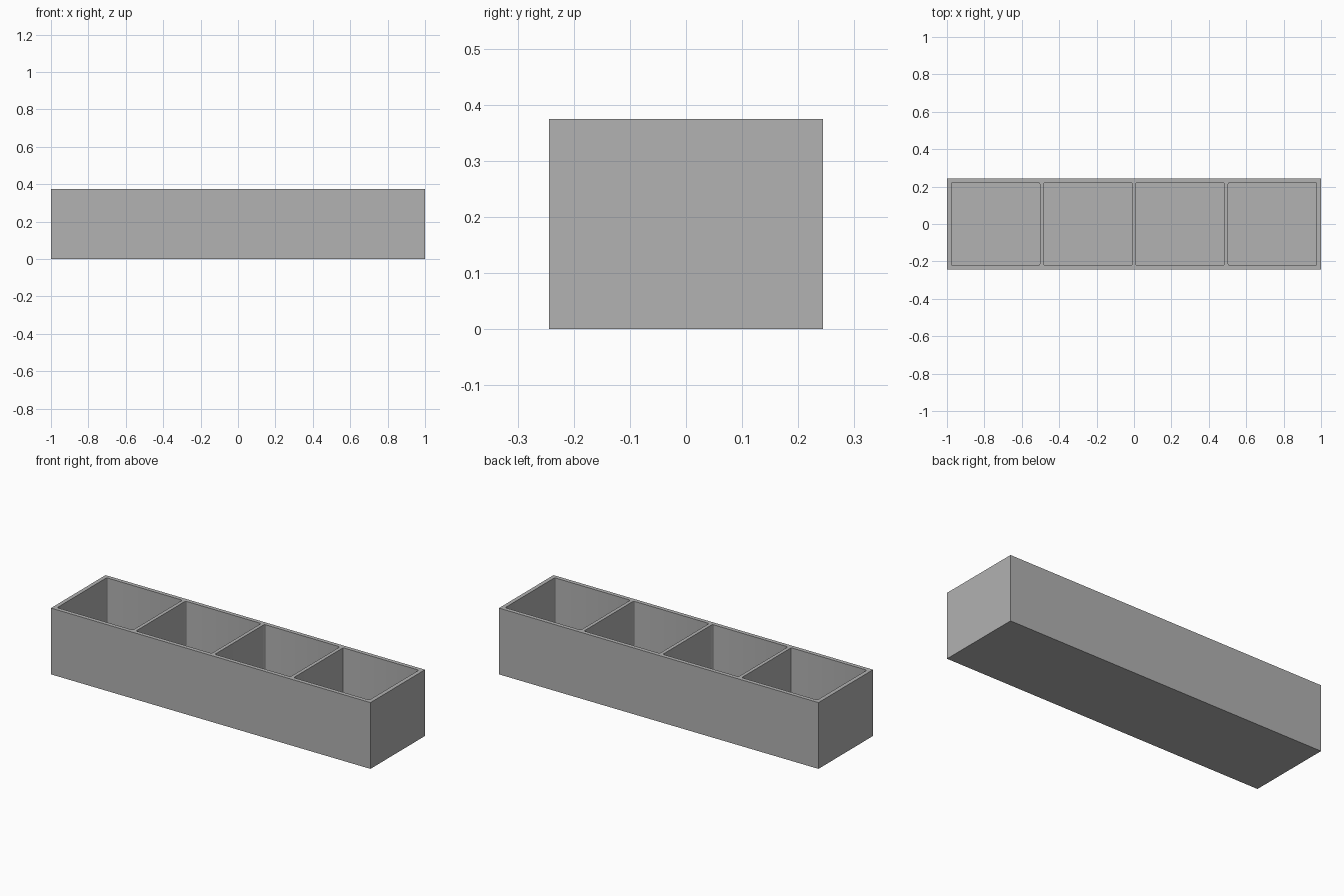
import bpy, bmesh

if "Cube" in bpy.data.objects:
    bpy.data.objects.remove(bpy.data.objects["Cube"])

L, W, H = 2.0, 0.488, 0.375       # outer size
WALL, DIVIDER, FLOOR = 0.023, 0.02, 0.022
COUNT, FILLET = 4, 0.008          # pockets and their corner radius

grey = bpy.data.materials.new("grey")
grey.diffuse_color = (0.445, 0.445, 0.445, 1)
grey.use_nodes = True
grey.node_tree.nodes["Principled BSDF"].inputs["Base Color"].default_value = grey.diffuse_color


def box(name, x0, x1, y0, y1, z0, z1, fillet=0):
    bm = bmesh.new()
    bmesh.ops.create_cube(bm, size=1)
    for v in bm.verts:
        v.co = (x1 if v.co.x > 0 else x0,
                y1 if v.co.y > 0 else y0,
                z1 if v.co.z > 0 else z0)
    if fillet:
        upright = [e for e in bm.edges
                   if abs(e.verts[0].co.z - e.verts[1].co.z) > 0.01]
        bmesh.ops.bevel(bm, geom=upright, offset=fillet, segments=3,
                        profile=0.5, affect='EDGES')
    mesh = bpy.data.meshes.new(name)
    bm.to_mesh(mesh)
    bm.free()
    mesh.materials.append(grey)
    obj = bpy.data.objects.new(name, mesh)
    bpy.context.collection.objects.link(obj)
    return obj


# Solid tray body
tray = box("tray", -L / 2, L / 2, -W / 2, W / 2, 0, H)

# Open pockets cut in a row, leaving walls, dividers and a floor
pocket = (L - 2 * WALL - (COUNT - 1) * DIVIDER) / COUNT
cutters = []
for i in range(COUNT):
    x = -L / 2 + WALL + i * (pocket + DIVIDER)
    cutter = box(f"pocket_cutter_{i + 1}", x, x + pocket,
                 -W / 2 + WALL, W / 2 - WALL, FLOOR, H + 0.1, FILLET)
    cutter.hide_render = True
    cutters.append(cutter)
    mod = tray.modifiers.new(f"pocket_{i + 1}", 'BOOLEAN')
    mod.operation = 'DIFFERENCE'
    mod.solver = 'EXACT'
    mod.object = cutter

# Apply the cuts and remove the helpers
bpy.context.view_layer.objects.active = tray
tray.select_set(True)
for mod in list(tray.modifiers):
    bpy.ops.object.modifier_apply(modifier=mod.name)
for cutter in cutters:
    bpy.data.objects.remove(cutter)
bpy.ops.object.shade_smooth_by_angle()
